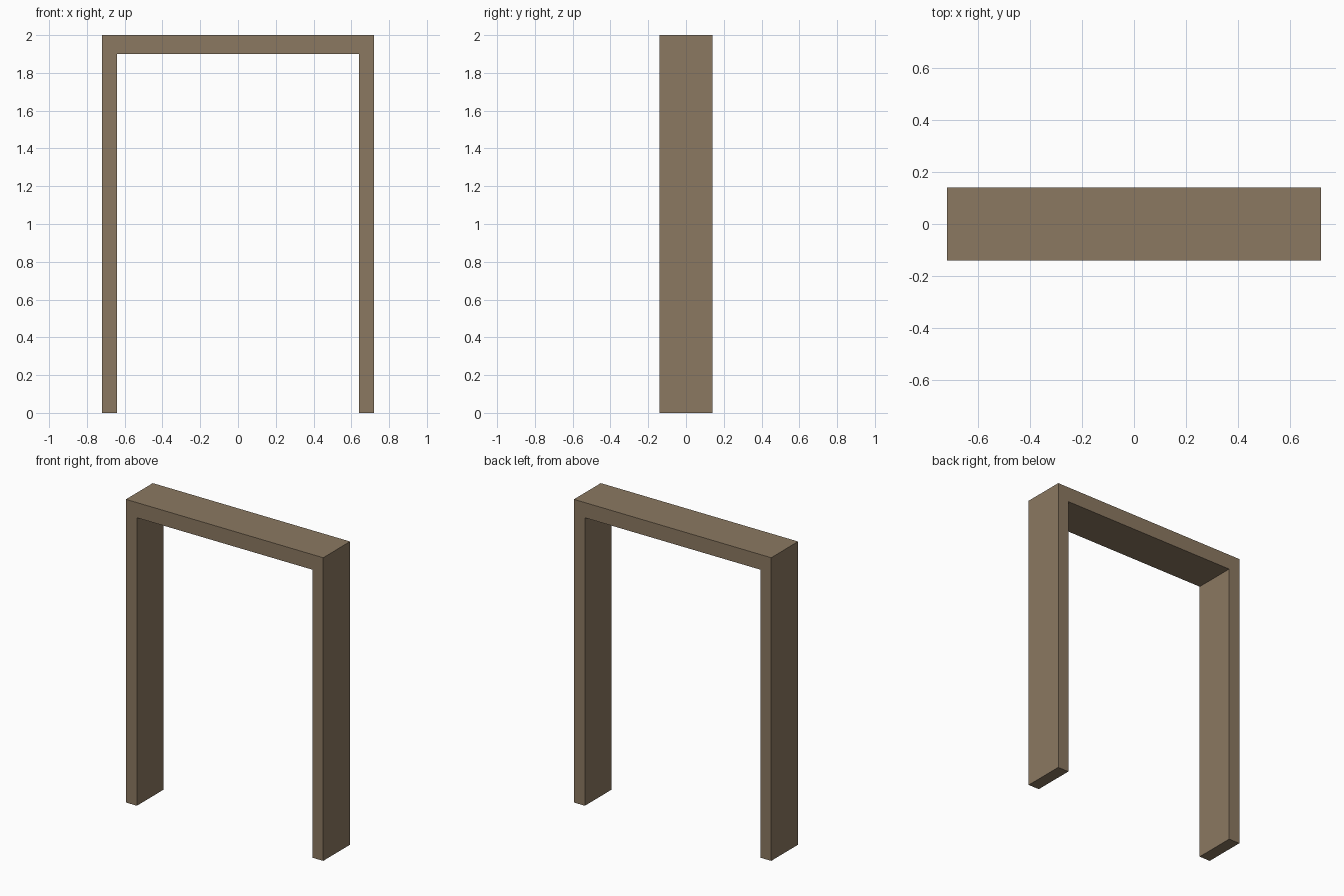
import bpy, bmesh

if "Cube" in bpy.data.objects:
    bpy.data.objects.remove(bpy.data.objects["Cube"])

OUTER, INNER = 0.72, 0.64      # half widths of frame and opening
TOP, SOFFIT = 2.0, 1.9         # top of frame and of opening
HALF_DEPTH = 0.14

# Doorway profile: right half, mirrored to close the arch
right = [(INNER, SOFFIT), (INNER, 0), (OUTER, 0), (OUTER, TOP)]
profile = right + [(-x, z) for x, z in reversed(right)]

# Extrude the profile through the wall depth
bm = bmesh.new()
face = bm.faces.new([bm.verts.new((x, -HALF_DEPTH, z)) for x, z in profile])
extruded = bmesh.ops.extrude_face_region(bm, geom=[face])["geom"]
verts = [g for g in extruded if isinstance(g, bmesh.types.BMVert)]
bmesh.ops.translate(bm, verts=verts, vec=(0, 2 * HALF_DEPTH, 0))
bmesh.ops.recalc_face_normals(bm, faces=bm.faces)

mesh = bpy.data.meshes.new("door_frame")
bm.to_mesh(mesh)
bm.free()
frame = bpy.data.objects.new("door_frame", mesh)
bpy.context.collection.objects.link(frame)

# Brown wood colour
wood = bpy.data.materials.new("wood")
wood.diffuse_color = (0.26, 0.19, 0.12, 1)
wood.use_nodes = True
wood.node_tree.nodes["Principled BSDF"].inputs["Base Color"].default_value = wood.diffuse_color
mesh.materials.append(wood)
